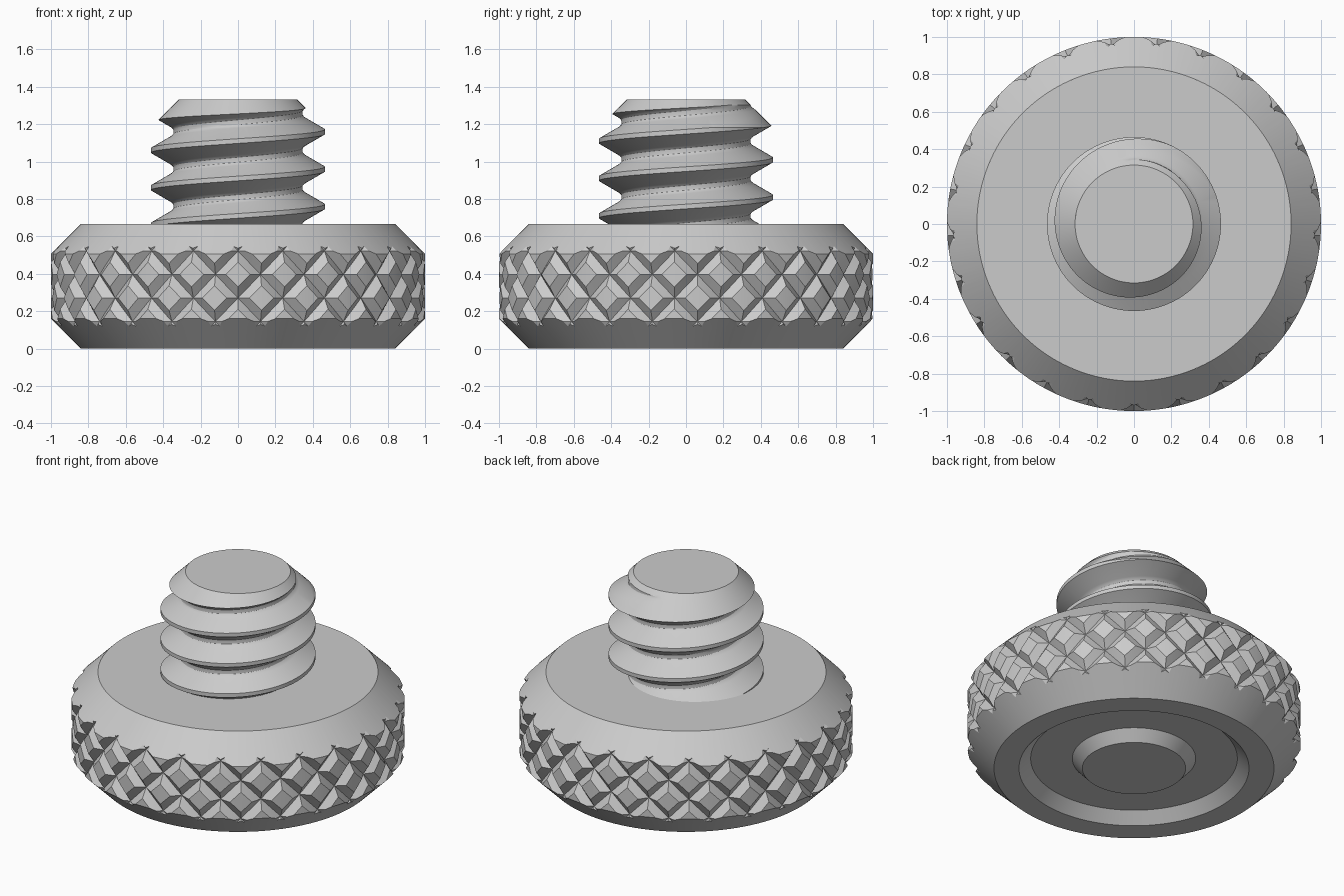
import bpy, bmesh
from math import pi, sin, cos, sqrt, tan, radians
from mathutils import Vector

if "Cube" in bpy.data.objects:
    bpy.data.objects.remove(bpy.data.objects["Cube"])

metal = bpy.data.materials.new("grey_metal")
metal.use_nodes = True
metal.diffuse_color = (0.6, 0.6, 0.6, 1)
metal.node_tree.nodes["Principled BSDF"].inputs["Base Color"].default_value = (0.6, 0.6, 0.6, 1)


def finish(name, bm, angle):
    bmesh.ops.remove_doubles(bm, verts=bm.verts, dist=2e-4)
    mesh = bpy.data.meshes.new(name)
    bm.to_mesh(mesh)
    bm.free()
    obj = bpy.data.objects.new(name, mesh)
    bpy.context.collection.objects.link(obj)
    mesh.materials.append(metal)
    bpy.ops.object.select_all(action='DESELECT')
    obj.select_set(True)
    bpy.context.view_layer.objects.active = obj
    bpy.ops.object.shade_smooth_by_angle(angle=radians(angle))
    return obj


def lathe(name, profile, steps=200):
    bm = bmesh.new()
    verts = [bm.verts.new((r, 0, z)) for r, z in profile]
    edges = [bm.edges.new(pair) for pair in zip(verts, verts[1:])]
    bmesh.ops.spin(bm, geom=verts + edges, cent=(0, 0, 0), axis=(0, 0, 1),
                   angle=2 * pi, steps=steps)
    bmesh.ops.remove_doubles(bm, verts=bm.verts, dist=1e-4)
    bmesh.ops.recalc_face_normals(bm, faces=bm.faces)
    return finish(name, bm, 25)


# Unrolled sheet: x is the angle, y is the height
def sheet(width, low, high):
    bm = bmesh.new()
    half = width / 2
    bm.faces.new([bm.verts.new((x, y, 0)) for x, y in
                  ((-half, low), (half, low), (half, high), (-half, high))])
    return bm


def cut(bm, x, z, dx, dz, low=-9, high=9):
    faces = [f for f in bm.faces if low < f.calc_center_median().y < high]
    geom = set(faces)
    for f in faces:
        geom.update(f.edges)
        geom.update(f.verts)
    bmesh.ops.bisect_plane(bm, geom=list(geom), dist=1e-5, plane_co=(x, z, 0),
                           plane_no=Vector((-dz, dx, 0)).normalized())


# Roll copies of a sheet around the z axis
def roll(name, tile, radius, copies, start, angle):
    bm = bmesh.new()
    tile.verts.index_update()
    for i in range(copies):
        turn = start + i * 2 * pi / copies
        ring = []
        for v in tile.verts:
            r = radius(v.co.x, v.co.y)
            ring.append(bm.verts.new((r * cos(v.co.x + turn), r * sin(v.co.x + turn), v.co.y)))
        for f in tile.faces:
            bm.faces.new([ring[v.index] for v in f.verts])
    tile.free()
    return finish(name, bm, angle)


# Head: knurled grip with chamfered rims
HEIGHT, CHAMFER, COUNT = 0.667, 0.16, 25
DEPTH, HALF = 0.04, 0.042
step = 2 * pi / COUNT
rim_low, rim_high = CHAMFER, HEIGHT - CHAMFER
cross = HEIGHT / 2 + 0.75 * step
slope = DEPTH / HALF / sqrt(2)


def grip_radius(s, z):
    r = min(1, 1 - (z - rim_high), 1 - (rim_low - z))
    for sign in (1, -1):
        d = (z - cross - sign * s) / step
        d = abs(d - round(d)) * step
        r = min(r, 1 - DEPTH + slope * d)
    return r


grip = sheet(step, 0, HEIGHT)
for i in range(-3, 4):
    cut(grip, i * step / 8, 0, 0, 1)
pad = DEPTH + 0.005
low, high = rim_low - pad, rim_high + pad
for z in (low, rim_low, rim_high, high):
    cut(grip, 0, z, 1, 0)
for j in range(4):
    cut(grip, 0, cross - j * step / 2, 1, 0)
for sign in (1, -1):
    for k in range(-3, 3):
        for side in (-1, 0, 1):
            cut(grip, 0, cross + k * step + side * HALF * sqrt(2), 1, sign, low, high)
        # Creases where the grooves run out on the chamfers
        for g, edge in ((1, rim_high), (-1, rim_low)):
            for m in (slope, -slope):
                z = (DEPTH + g * edge + m * (cross + k * step)) / (g + m)
                lo, hi = (edge, high) if g > 0 else (low, edge)
                cut(grip, 0, z, 1, m * sign / (g + m), lo, hi)
roll("knurled_grip", grip, grip_radius, COUNT, -pi / 2, 20)

# Flat top of the head and recessed underside with a centre boss
lathe("head_core", [(0, 0), (0.31, 0), (0.37, 0.067), (0.62, 0.067), (0.69, 0),
                    (0.84, 0), (0.84, HEIGHT), (0, HEIGHT)])

# Threaded stud, right-handed
TOP, END, PITCH = 1.333, 0.315, 0.2
MAJOR, MINOR, FLAT = 0.465, 0.345, 0.0125
PHASE = 0.16
flank = 1 / tan(radians(30))
root = FLAT + (MAJOR - MINOR) / flank


def thread_radius(s, z):
    t = (z - PHASE) / PITCH - s / (2 * pi)
    t = abs(t - round(t)) * PITCH
    # Rounded root
    r = MAJOR - max(0, t - FLAT) * flank
    blend = 0.02
    if r < MINOR + blend:
        r = MINOR + max(0, r - MINOR + blend) ** 2 / (4 * blend)
    return min(r, END + TOP - z)


stud = sheet(2 * pi, 0.62, TOP)
for i in range(-47, 48):
    cut(stud, i * pi / 48, 0, 0, 1)
lead = PITCH / (2 * pi)
for k in range(1, 8):
    crest = PHASE + k * PITCH
    for t in (FLAT, root - 0.012, root - 0.004, root + 0.006):
        for side in (1, -1):
            cut(stud, 0, crest + side * t, 1, lead)
    cut(stud, 0, crest + PITCH / 2, 1, lead)
    # Creases where the thread meets the end chamfer
    for m in (flank, -flank):
        z = (END + TOP - MAJOR - abs(m) * FLAT - m * crest) / (1 - m)
        cut(stud, 0, z, 1, -m * lead / (1 - m), TOP - 0.2)
cut(stud, 0, END + TOP - MAJOR, 1, 0)
cut(stud, 0, END + TOP - MINOR, 1, 0)
roll("threaded_stud", stud, thread_radius, 1, 0, 25)
lathe("stud_end", [(0, 0.6), (END, 0.6), (END, TOP), (0, TOP)], 96)
